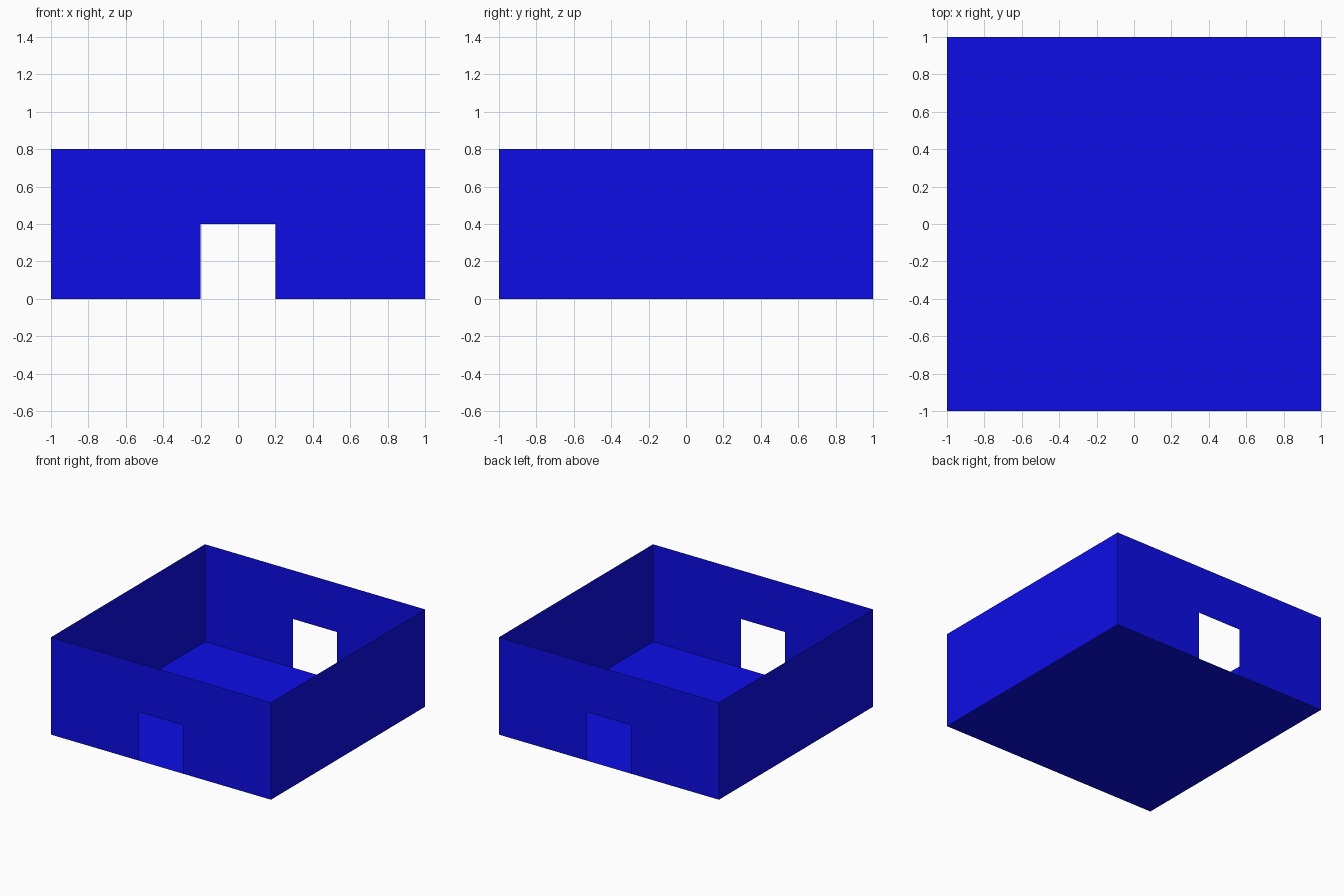
import bpy

if "Cube" in bpy.data.objects:
    bpy.data.objects.remove(bpy.data.objects["Cube"])

blue = bpy.data.materials.new("blue")
blue.diffuse_color = (0.004, 0.004, 0.8, 1.0)
blue.use_nodes = True
blue.node_tree.nodes["Principled BSDF"].inputs["Base Color"].default_value = blue.diffuse_color

HALF, HEIGHT = 1.0, 0.8          # room half width and wall height
DOOR_HALF, DOOR_TOP = 0.2, 0.4   # doorway size


def sheet(name, outline):
    """One flat, paper-thin panel from its outline."""
    mesh = bpy.data.meshes.new(name)
    mesh.from_pydata(outline, [], [range(len(outline))])
    mesh.materials.append(blue)
    obj = bpy.data.objects.new(name, mesh)
    bpy.context.collection.objects.link(obj)
    return obj


# Floor
sheet("floor", [(-HALF, -HALF, 0), (HALF, -HALF, 0), (HALF, HALF, 0), (-HALF, HALF, 0)])

# Front and back walls, each with a doorway notch
door_profile = [(-HALF, 0), (-DOOR_HALF, 0), (-DOOR_HALF, DOOR_TOP), (DOOR_HALF, DOOR_TOP),
                (DOOR_HALF, 0), (HALF, 0), (HALF, HEIGHT), (-HALF, HEIGHT)]
for name, side in (("front_wall", -1), ("back_wall", 1)):
    sheet(name, [(-side * x, side * HALF, z) for x, z in door_profile])

# Solid side walls
for name, side in (("left_wall", -1), ("right_wall", 1)):
    sheet(name, [(side * HALF, side * y, z) for y, z in
                 ((-HALF, 0), (HALF, 0), (HALF, HEIGHT), (-HALF, HEIGHT))])
